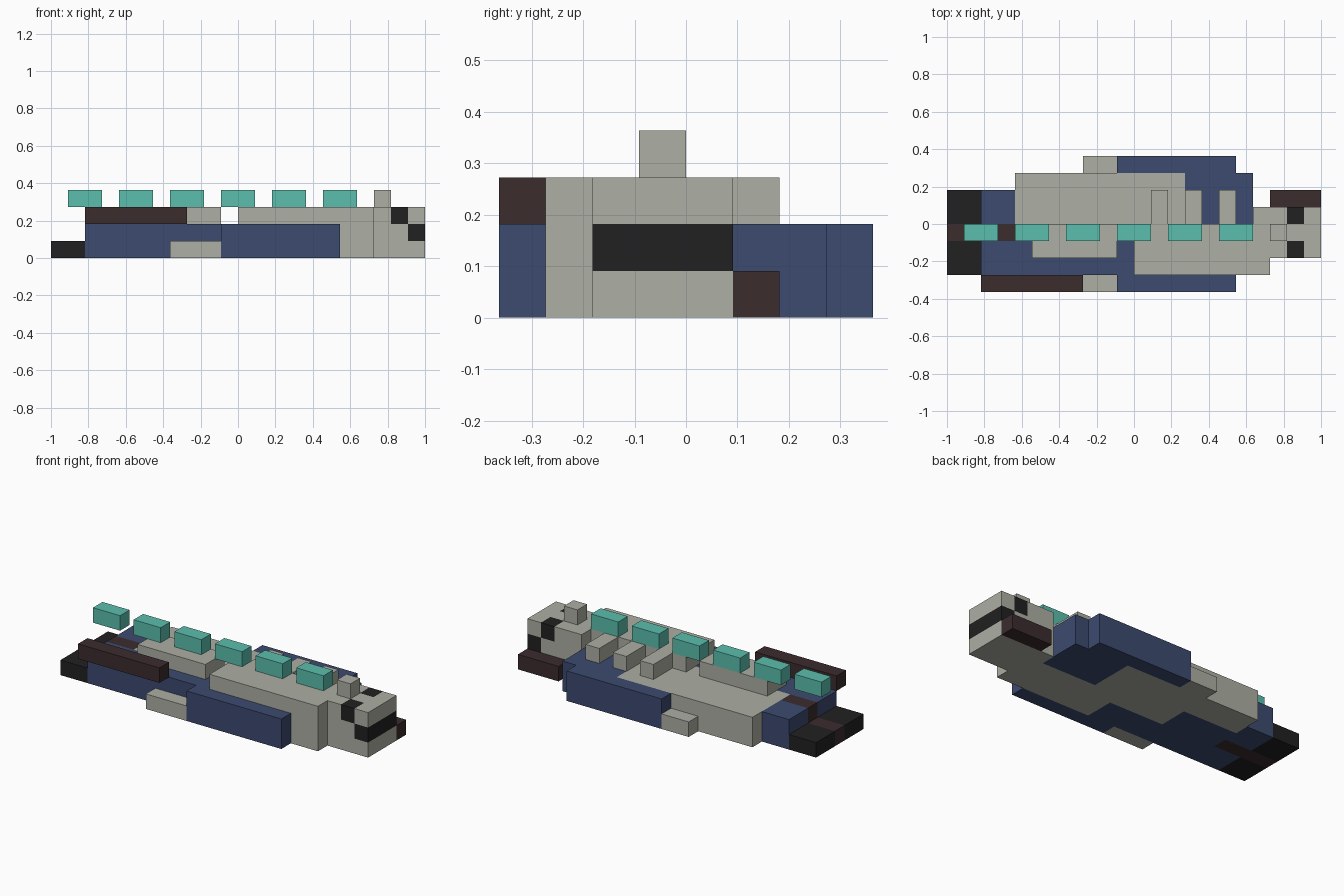
import bpy
import bmesh
from mathutils import Matrix, Vector

default = bpy.data.objects.get("Cube")
if default:
    bpy.data.objects.remove(default, do_unlink=True)

U = 1 / 11                      # one block of the grid
ORIGIN = Vector((-1, -4 * U, 0))


def material(name, rgb):
    m = bpy.data.materials.new(name)
    m.use_nodes = True
    color = (*rgb, 1)
    m.diffuse_color = color
    bsdf = m.node_tree.nodes["Principled BSDF"]
    bsdf.inputs["Base Color"].default_value = color
    bsdf.inputs["Roughness"].default_value = 0.8
    return m


GREY = material("warm grey", (0.418, 0.429, 0.371))
BLUE = material("navy blue", (0.045, 0.069, 0.162))
TEAL = material("teal", (0.105, 0.520, 0.423))
BROWN = material("dark brown", (0.044, 0.025, 0.027))
BLACK = material("black", (0.015, 0.015, 0.015))


def part(name, mat, *boxes):
    """One object from boxes given as (x0, x1, y0, y1, z0, z1) in grid blocks."""
    bm = bmesh.new()
    for x0, x1, y0, y1, z0, z1 in boxes:
        size = Vector((x1 - x0, y1 - y0, z1 - z0)) * U
        mid = ORIGIN + Vector((x0 + x1, y0 + y1, z0 + z1)) * U / 2
        bmesh.ops.create_cube(bm, size=1, matrix=Matrix.Translation(mid) @ Matrix.Diagonal((*size, 1)))
    mesh = bpy.data.meshes.new(name)
    bm.to_mesh(mesh)
    bm.free()
    mesh.materials.append(mat)
    obj = bpy.data.objects.new(name, mesh)
    bpy.context.collection.objects.link(obj)
    return obj


# Tail
part("tail_front", BLACK, (0, 2, 1, 3, 0, 1))
part("tail_back", BLACK, (0, 2, 4, 6, 0, 1))
part("tail_stripe", BROWN, (0, 4, 3, 4, 0, 1), (2, 4, 3, 4, 1, 2))

# Blue body sections
part("front_hull", BLUE, (2, 12, 1, 3, 0, 1), (2, 11, 1, 3, 1, 2))
part("rear_hull", BLUE, (2, 4, 4, 6, 0, 2))
part("belly_patch", BLUE, (4, 8, 3, 5, 0, 1))
part("back_shoulder", BLUE, (14, 18, 4, 7, 0, 2))

# Grey body sections
part("front_flank", GREY, (12, 19, 1, 3, 0, 1), (11, 19, 1, 3, 1, 3))
part("spine_core", GREY, (8, 19, 3, 4, 0, 1), (4, 19, 3, 4, 1, 2), (11, 19, 3, 4, 2, 3))
part("rear_ridge", GREY, (5, 10, 2, 4, 2, 3))
part("back_flank", GREY, (8, 14, 4, 5, 0, 1), (4, 14, 4, 5, 1, 2), (4, 14, 5, 7, 0, 2))
part("neck", GREY, (18, 19, 4, 5, 0, 3))

# Limbs along both sides
part("front_limb", BLUE, (10, 17, 0, 1, 0, 2))
part("front_foot", GREY, (7, 10, 0, 1, 0, 1))
part("back_limb", BLUE, (10, 17, 7, 8, 0, 2))
part("back_foot", GREY, (8, 10, 7, 8, 0, 1))
part("front_beam", BROWN, (2, 8, 0, 1, 2, 3))
part("nose_beam", BROWN, (19, 22, 5, 6, 0, 1))

# Head with a mouth band and two eyes
part("jaw", GREY, (19, 22, 2, 5, 0, 1))
part("cheeks", GREY, (19, 21, 2, 5, 1, 2))
part("mouth", BLACK, (21, 22, 2, 5, 1, 2))
part("brow", GREY, (19, 20, 2, 5, 2, 3), (20, 21, 3, 4, 2, 3), (21, 22, 2, 5, 2, 3))
part("front_eye", BLACK, (20, 21, 2, 3, 2, 3))
part("back_eye", BLACK, (20, 21, 4, 5, 2, 3))
part("head_crest", GREY, (19, 20, 3, 4, 3, 4))

# Row of spine plates and the ribs beside them
for n in range(6):
    x = 1 + 3 * n
    part(f"spine_plate_{n + 1}", TEAL, (x, x + 2, 3, 4, 3, 4))
for n in range(3):
    x = 12 + 2 * n
    part(f"rib_{n + 1}", GREY, (x, x + 1, 4, 6, 2, 3))
